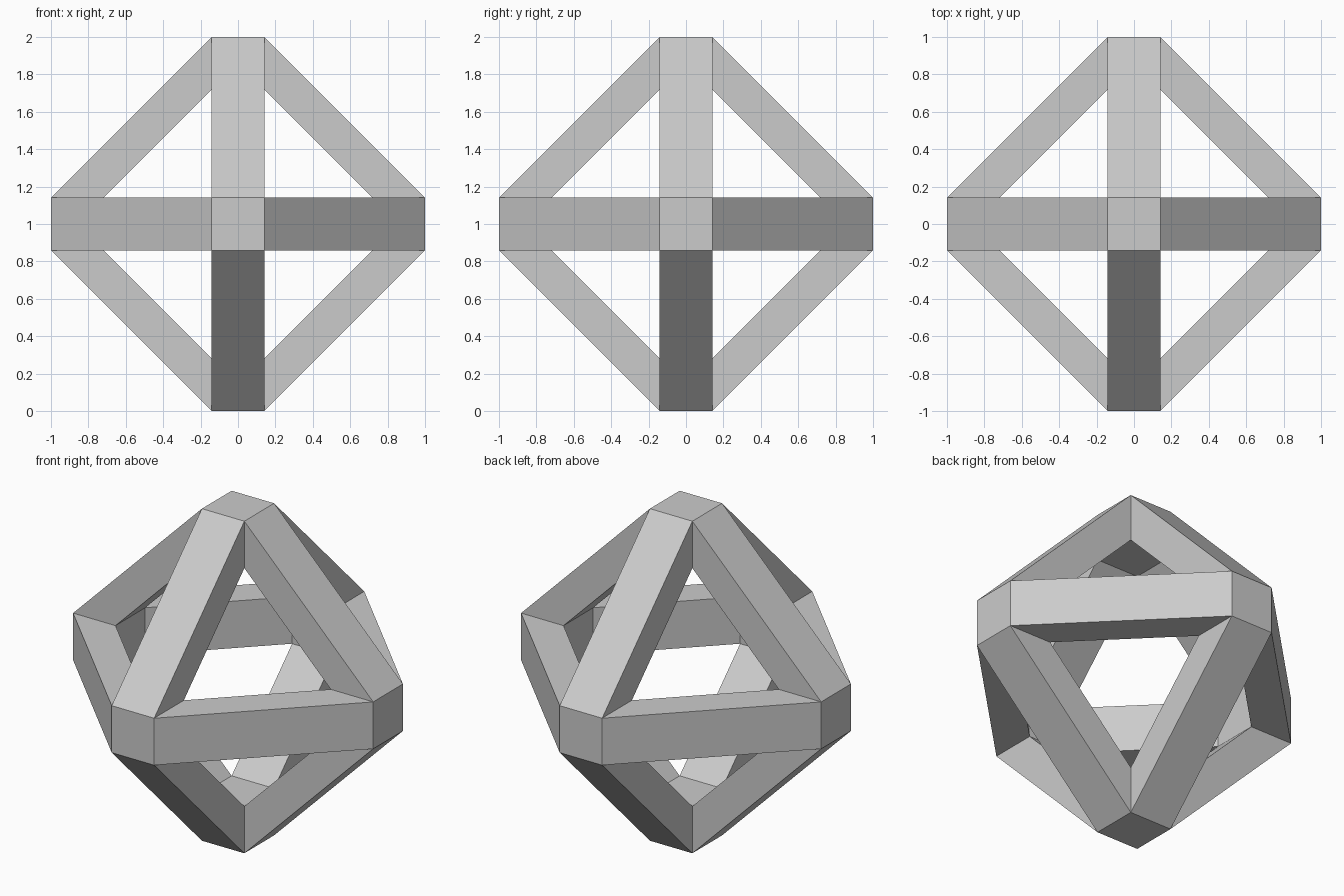
import bpy, bmesh
from itertools import combinations, product
from mathutils import Vector

if "Cube" in bpy.data.objects:
    bpy.data.objects.remove(bpy.data.objects["Cube"])

HALF = 0.1414              # half the width of a bar
OUTER, INNER = 1.0, 1.0 - 2 * HALF
RING = [(-1, OUTER), (1, OUTER), (1, INNER), (-1, INNER)]

grey = bpy.data.materials.new("light grey")
grey.use_nodes = True
colour = (0.6, 0.6, 0.6, 1)
grey.diffuse_color = colour
grey.node_tree.nodes["Principled BSDF"].inputs["Base Color"].default_value = colour

bm = bmesh.new()


def corner(values):
    """Add a vertex from an axis -> coordinate mapping, lifted onto the ground."""
    return bm.verts.new(Vector([values[i] for i in range(3)]) + Vector((0, 0, 1)))


# Square caps at the six tips, outside and inside
for axis, sign, depth in product(range(3), (-1, 1), (OUTER, INNER)):
    u, v = [i for i in range(3) if i != axis]
    bm.faces.new([corner({axis: sign * depth, u: su * HALF, v: sv * HALF})
                  for su, sv in ((-1, -1), (1, -1), (1, 1), (-1, 1))])

# Twelve bars, each joining two neighbouring tips
for (a, b), sa, sb in product(combinations(range(3), 2), (-1, 1), (-1, 1)):
    c = 3 - a - b
    start = [corner({a: sa * d, b: sb * HALF, c: s * HALF}) for s, d in RING]
    end = [corner({a: sa * HALF, b: sb * d, c: s * HALF}) for s, d in RING]
    for i in range(4):
        j = (i + 1) % 4
        bm.faces.new([start[i], start[j], end[j], end[i]])

# Weld the caps and bars into one closed frame
bmesh.ops.remove_doubles(bm, verts=bm.verts[:], dist=0.0005)
bmesh.ops.recalc_face_normals(bm, faces=bm.faces[:])

mesh = bpy.data.meshes.new("octahedron_frame")
bm.to_mesh(mesh)
bm.free()
mesh.materials.append(grey)
frame = bpy.data.objects.new("octahedron_frame", mesh)
bpy.context.scene.collection.objects.link(frame)
